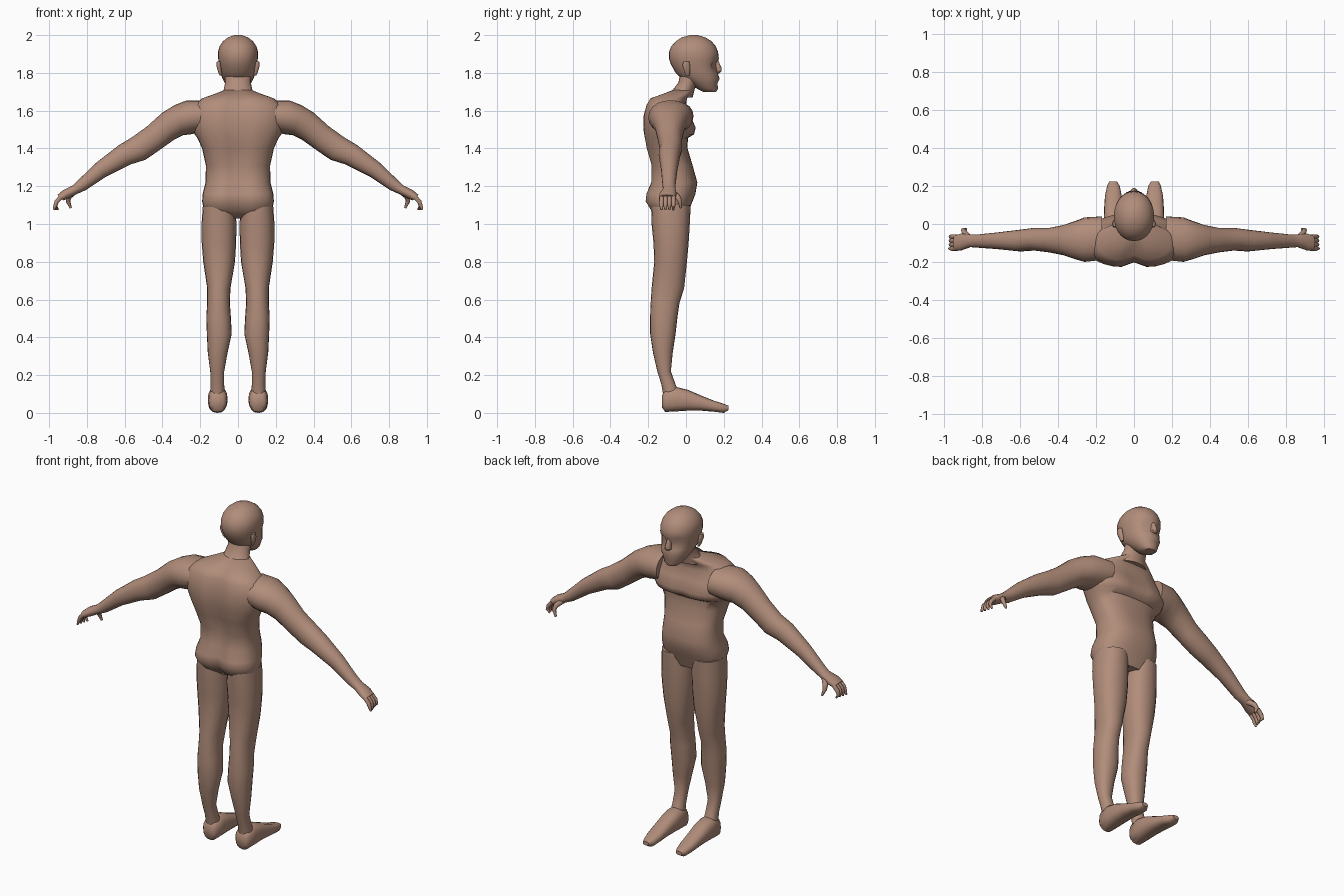
import bpy, bmesh, math
from mathutils import Vector

skin = bpy.data.materials.new("skin brown")
skin.diffuse_color = (0.44, 0.265, 0.195, 1)


def spow(v, e):
    return math.copysign(abs(v) ** e, v)


def loft(name, rings, n=20, power=2.0, mirror=False, tweak=None):
    """Skin closed rings given as (centre, half axis u, half axis v)."""
    bm = bmesh.new()
    loops = []
    for c, u, v in rings:
        loop = []
        for i in range(n):
            a = 2 * math.pi * i / n
            p = (Vector(c) + Vector(u) * spow(math.cos(a), 2 / power)
                 + Vector(v) * spow(math.sin(a), 2 / power))
            loop.append(bm.verts.new(tweak(p) if tweak else p))
        loops.append(loop)
    for a, b in zip(loops, loops[1:]):
        for i in range(n):
            j = (i + 1) % n
            bm.faces.new((a[i], a[j], b[j], b[i]))
    bm.faces.new(loops[0][::-1])
    bm.faces.new(loops[-1])
    bmesh.ops.recalc_face_normals(bm, faces=bm.faces)
    me = bpy.data.meshes.new(name)
    bm.to_mesh(me)
    bm.free()
    me.materials.append(skin)
    ob = bpy.data.objects.new(name, me)
    bpy.context.collection.objects.link(ob)
    if mirror:
        m = ob.modifiers.new("mirror", 'MIRROR')
        m.use_mirror_merge = False
    bpy.context.view_layer.objects.active = ob
    ob.select_set(True)
    bpy.ops.object.shade_smooth_by_angle(angle=math.radians(50))
    ob.select_set(False)
    return ob


def level(z, x0, x1, y0, y1):
    """Horizontal ring from its bounds."""
    return (((x0 + x1) / 2, (y0 + y1) / 2, z),
            ((x1 - x0) / 2, 0, 0), (0, (y1 - y0) / 2, 0))


def slanted(xu, zu, xl, zl, y0, y1):
    """Ring across a limb from its upper point, lower point and depth."""
    return (((xu + xl) / 2, (y0 + y1) / 2, (zu + zl) / 2),
            ((xu - xl) / 2, 0, (zu - zl) / 2), (0, (y1 - y0) / 2, 0))


def tube(name, pts, radii, mirror=True):
    """Thin round limb through points."""
    rings = []
    for i, p in enumerate(pts):
        d = Vector(pts[min(i + 1, len(pts) - 1)]) - Vector(pts[max(i - 1, 0)])
        u = d.cross(Vector((0, 1, 0.1))).normalized()
        v = d.cross(u).normalized()
        rings.append((p, u * radii[i], v * radii[i]))
    return loft(name, rings, 8, 2, mirror)


# Torso, with a groove down the spine and a dip between the chest muscles
def torso_shape(p):
    mid = math.exp(-(p.x / 0.045) ** 2)
    if p.y < -0.08:
        p.y += mid * (0.03 if p.z > 1.25 or p.z < 1.17 else 0.012)
    elif 1.46 < p.z < 1.6:
        p.y -= 0.015 * mid
    return p


torso = [(1.03, 0.12, -0.15, 0.0), (1.07, 0.18, -0.19, 0.015),
         (1.12, 0.19, -0.222, 0.035), (1.16, 0.187, -0.218, 0.05),
         (1.22, 0.172, -0.19, 0.06), (1.31, 0.17, -0.19, 0.035),
         (1.40, 0.19, -0.215, 0.008), (1.455, 0.215, -0.225, 0.01),
         (1.475, 0.23, -0.228, 0.047), (1.51, 0.245, -0.232, 0.055),
         (1.57, 0.25, -0.23, 0.03), (1.63, 0.23, -0.215, 0.0),
         (1.665, 0.19, -0.195, 0.005), (1.69, 0.12, -0.13, 0.03),
         (1.71, 0.07, -0.07, 0.04)]
loft("torso", [level(z, -w, w, a, b) for z, w, a, b in torso],
     32, 2.5, tweak=torso_shape)

# Neck, leaning forward
neck = [(1.67, 0.10, -0.11, 0.035), (1.71, 0.076, -0.07, 0.045),
        (1.75, 0.068, -0.04, 0.06), (1.80, 0.07, -0.03, 0.08)]
loft("neck", [level(z, -w, w, a, b) for z, w, a, b in neck], 20)


# Head, with hollow eye sockets
def face_shape(p):
    if p.y > 0.08:
        p.y -= 0.018 * math.exp(-((abs(p.x) - 0.04) / 0.02) ** 2
                                - ((p.z - 1.845) / 0.015) ** 2)
    return p


head = [(1.70, 0.035, 0.09, 0.16), (1.715, 0.05, 0.06, 0.17),
        (1.745, 0.07, 0.02, 0.166), (1.77, 0.082, -0.025, 0.178),
        (1.80, 0.092, -0.055, 0.168), (1.845, 0.1, -0.08, 0.164),
        (1.875, 0.105, -0.09, 0.174), (1.91, 0.106, -0.09, 0.17),
        (1.94, 0.098, -0.078, 0.158), (1.967, 0.08, -0.055, 0.136),
        (1.987, 0.055, -0.025, 0.105), (2.0, 0.02, 0.02, 0.06)]
loft("head", [level(z, -w, w, a, b) for z, w, a, b in head],
     28, 2.1, tweak=face_shape)

# Nose and ears
loft("nose", [level(1.865, -0.009, 0.009, 0.14, 0.172),
              level(1.825, -0.016, 0.016, 0.14, 0.19),
              level(1.808, -0.02, 0.02, 0.14, 0.19),
              level(1.798, -0.012, 0.012, 0.14, 0.178)], 10)
loft("ear", [level(1.785, 0.085, 0.096, 0.0, 0.018),
             level(1.80, 0.085, 0.104, -0.008, 0.022),
             level(1.84, 0.09, 0.115, -0.02, 0.022),
             level(1.86, 0.092, 0.112, -0.015, 0.018)], 10, mirror=True)

# Arms from shoulder to palm
arm = [(0.17, 1.655, 0.17, 1.49, -0.19, 0.04),
       (0.27, 1.655, 0.25, 1.475, -0.2, 0.035),
       (0.335, 1.63, 0.29, 1.47, -0.185, 0.015),
       (0.40, 1.59, 0.34, 1.445, -0.165, -0.005),
       (0.48, 1.518, 0.41, 1.395, -0.15, -0.02),
       (0.56, 1.46, 0.49, 1.34, -0.14, -0.02),
       (0.63, 1.418, 0.57, 1.315, -0.145, -0.03),
       (0.75, 1.325, 0.70, 1.25, -0.132, -0.045),
       (0.84, 1.238, 0.805, 1.18, -0.125, -0.055),
       (0.875, 1.205, 0.85, 1.16, -0.122, -0.055),
       (0.925, 1.18, 0.90, 1.135, -0.14, -0.05),
       (0.955, 1.155, 0.925, 1.125, -0.142, -0.06)]
loft("arm", [slanted(*r) for r in arm], 20, 2.1, True)

# Curled fingers and thumb
for i in range(4):
    y = -0.13 + 0.021 * i
    tube("finger", [(0.935, y, 1.145), (0.96, y, 1.118), (0.968, y, 1.095),
                    (0.976 - 0.008 * i, y, 1.075)],
         [0.012, 0.012, 0.01, 0.005])
tube("thumb", [(0.87, -0.075, 1.17), (0.895, -0.045, 1.145),
               (0.90, -0.032, 1.12), (0.885, -0.028, 1.085)],
     [0.018, 0.015, 0.012, 0.006])

# Legs
leg = [(1.10, 0.015, 0.186, -0.185, 0.025), (1.0, 0.008, 0.193, -0.182, 0.02),
       (0.9, 0.01, 0.192, -0.172, 0.014), (0.8, 0.016, 0.184, -0.168, 0.005),
       (0.66, 0.04, 0.163, -0.182, -0.01), (0.58, 0.043, 0.163, -0.187, -0.035),
       (0.51, 0.038, 0.168, -0.19, -0.045), (0.42, 0.033, 0.165, -0.19, -0.055),
       (0.32, 0.055, 0.16, -0.175, -0.07), (0.22, 0.073, 0.147, -0.152, -0.08),
       (0.15, 0.073, 0.145, -0.13, -0.055), (0.09, 0.07, 0.148, -0.12, -0.03)]
loft("leg", [level(*r) for r in leg], 20, 2.2, True)

# Feet from heel to toe
foot = [(-0.128, 0.075, 0.14, 0.03, 0.09), (-0.11, 0.06, 0.155, 0.005, 0.125),
        (-0.05, 0.055, 0.16, 0.008, 0.137), (0.01, 0.055, 0.16, 0.012, 0.122),
        (0.08, 0.06, 0.158, 0.012, 0.092), (0.15, 0.065, 0.153, 0.006, 0.064),
        (0.20, 0.075, 0.142, 0.0, 0.048), (0.225, 0.09, 0.13, 0.015, 0.038)]
loft("foot", [(((a + b) / 2, y, (c + d) / 2), ((b - a) / 2, 0, 0),
               (0, 0, (d - c) / 2)) for y, a, b, c, d in foot], 16, 2.5, True)
